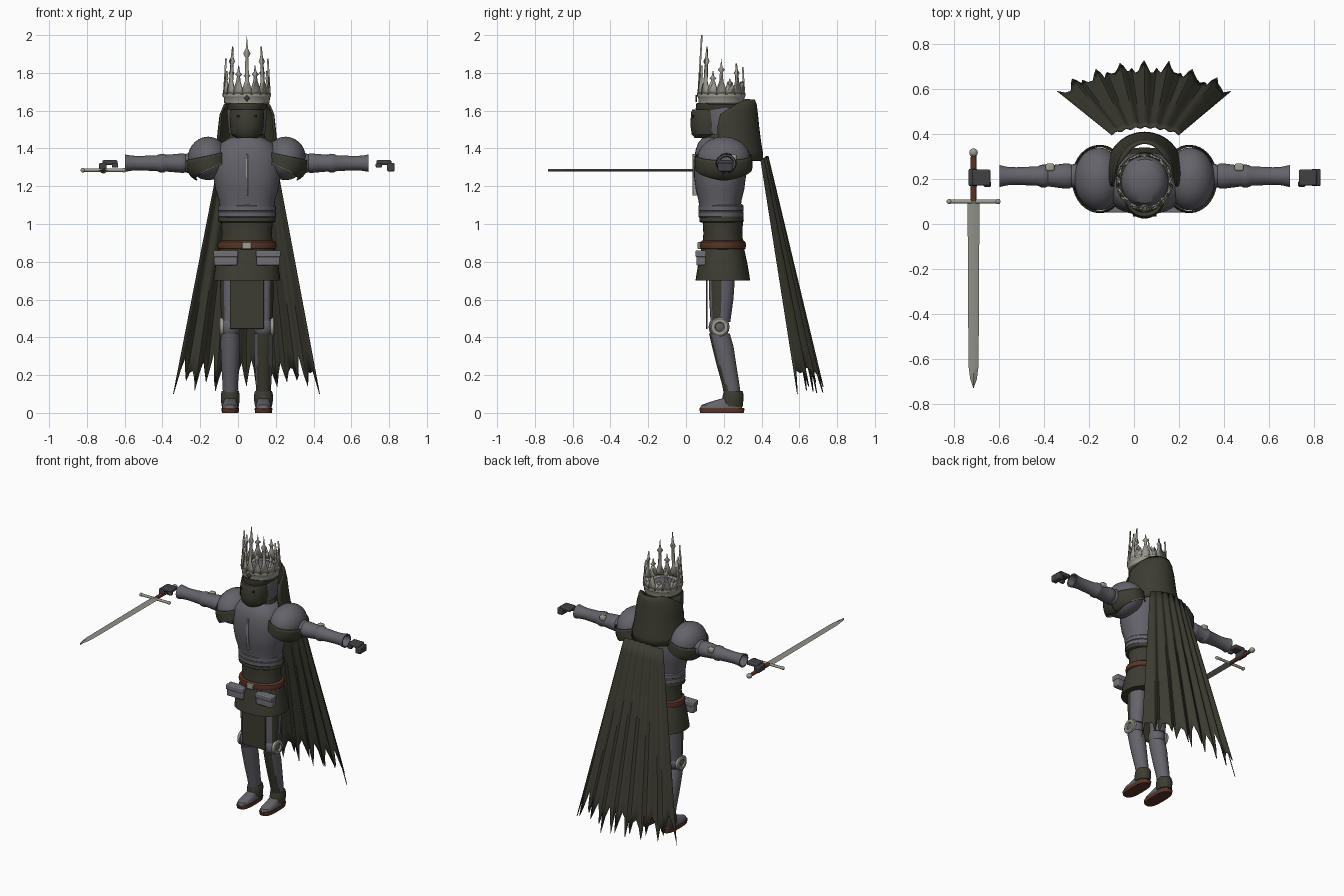
import bpy, bmesh, math, random
from math import sin, cos, pi, radians
from mathutils import Vector

if "Cube" in bpy.data.objects:
    bpy.data.objects.remove(bpy.data.objects["Cube"])

random.seed(4)
CX = 0.047  # body centre line

def mat(name, r, g, b):
    m = bpy.data.materials.new(name)
    m.diffuse_color = (r, g, b, 1)
    m.use_nodes = True
    m.node_tree.nodes["Principled BSDF"].inputs["Base Color"].default_value = m.diffuse_color
    return m

STEEL = mat("blue grey steel", 0.125, 0.125, 0.145)
LIGHT = mat("light steel", 0.16, 0.16, 0.18)
CLOTH = mat("olive cloth", 0.045, 0.045, 0.031)
PALE = mat("pale metal", 0.34, 0.33, 0.28)
BLADE = mat("blade metal", 0.28, 0.28, 0.25)
LEATHER = mat("brown leather", 0.095, 0.034, 0.02)
DARK = mat("dark gauntlet", 0.052, 0.052, 0.06)
BLACK = mat("black", 0.01, 0.01, 0.01)

def make(name, verts, faces, mats, rule=None, thick=0, bevel=0, offset=0):
    """Mesh object; rule(face centre) picks the material slot."""
    me = bpy.data.meshes.new(name)
    me.from_pydata(verts, [], faces)
    bm = bmesh.new()
    bm.from_mesh(me)
    bmesh.ops.recalc_face_normals(bm, faces=bm.faces)
    bm.to_mesh(me)
    bm.free()
    for m in (mats if isinstance(mats, (list, tuple)) else [mats]):
        me.materials.append(m)
    if rule:
        for p in me.polygons:
            p.material_index = rule(p.center)
    ob = bpy.data.objects.new(name, me)
    bpy.context.collection.objects.link(ob)
    if thick:
        s = ob.modifiers.new("thickness", "SOLIDIFY")
        s.thickness, s.offset = thick, offset
    if bevel:
        b = ob.modifiers.new("bevel", "BEVEL")
        b.width, b.segments = bevel, 2
    return ob

def grid(name, rows, mats, closed=False, caps=False, **kw):
    n, verts, faces = len(rows[0]), [v for r in rows for v in r], []
    for i in range(len(rows) - 1):
        for j in range(n if closed else n - 1):
            k = (j + 1) % n
            faces.append((i*n + j, i*n + k, (i+1)*n + k, (i+1)*n + j))
    if caps:
        faces += [tuple(range(n)), tuple(range((len(rows)-1)*n, len(rows)*n))]
    return make(name, verts, faces, mats, **kw)

def loft(name, rings, mats, axis="z", seg=28, power=2.0, caps=True, **kw):
    """Rings are (position, centre a, centre b, radius a, radius b)."""
    def sp(v):
        return math.copysign(abs(v) ** (2 / power), v)
    rows = []
    for p, a, b, ra, rb in rings:
        row = []
        for i in range(seg):
            t = 2 * pi * i / seg
            u, v = a + ra * sp(cos(t)), b + rb * sp(sin(t))
            row.append({"z": (u, v, p), "x": (p, u, v), "y": (u, p, v)}[axis])
        rows.append(row)
    return grid(name, rows, mats, closed=True, caps=caps, **kw)

def ball(name, c, r, m, seg=28):
    rings = []
    for i in range(15):
        t = pi * (i + 0.15) / 14.3
        rings.append((c[2] - r[2]*cos(t), c[0], c[1], r[0]*sin(t), r[1]*sin(t)))
    return loft(name, rings, m, seg=seg)

def box(name, lo, hi, m, bevel=0.004):
    v = [(x, y, z) for x in (lo[0], hi[0]) for y in (lo[1], hi[1]) for z in (lo[2], hi[2])]
    f = [(0, 1, 3, 2), (4, 6, 7, 5), (0, 4, 5, 1), (2, 3, 7, 6), (0, 2, 6, 4), (1, 5, 7, 3)]
    return make(name, v, f, m, bevel=bevel)

def sidebox(name, s, lo, hi, m, bevel=0.004):
    xs = sorted((CX + s*lo[0], CX + s*hi[0]))
    return box(name, (xs[0], *lo[1:]), (xs[1], *hi[1:]), m, bevel)

def body(name, prof, cy, m, **kw):  # prof: (z, rx, ry)
    return loft(name, [(z, CX, cy, rx, ry) for z, rx, ry in prof], m, seg=36, **kw)

# Torso
body("breastplate", [(1.09, .145, .11), (1.13, .15, .115), (1.18, .166, .128), (1.25, .178, .137),
     (1.33, .18, .138), (1.39, .165, .13), (1.43, .135, .115), (1.46, .085, .09)], .18, STEEL, power=2.3)
for i, z in enumerate((1.083, 1.052)):
    body("waist_lame", [(z-.02, .142, .112), (z-.012, .153, .12), (z+.012, .153, .12), (z+.022, .143, .112)],
         .185, STEEL)
body("lower_lame", [(1.008, .14, .108), (1.014, .153, .118), (1.045, .15, .116), (1.05, .14, .11)], .188, CLOTH)
body("waist", [(.87, .14, .11), (.95, .132, .103), (1.03, .138, .108)], .195, CLOTH)
body("belt", [(.862, .14, .11), (.87, .153, .12), (.888, .157, .123), (.904, .153, .12), (.912, .14, .11)],
     .195, LEATHER)
body("skirt", [(.70, .178, .145), (.78, .167, .132), (.87, .144, .113)], .195, CLOTH, power=2.3)
box("buckle", (CX-.025, .062, .868), (CX+.025, .08, .905), PALE)
box("loincloth", (CX-.09, .106, .445), (CX+.09, .114, .72), CLOTH, .002)
box("chest_trim", (CX-.005, .035, 1.15), (CX+.005, .06, 1.37), PALE, .002)
body("collar", [(1.40, .12, .115), (1.45, .10, .10), (1.50, .085, .09)], .19, CLOTH)

# Head
body("helmet", [(1.45, .08, .09), (1.49, .098, .108), (1.58, .105, .118), (1.64, .104, .115),
     (1.68, .088, .098), (1.70, .06, .065), (1.708, .02, .02)], .19, STEEL)
body("face_mask", [(1.455, .06, .075), (1.475, .082, .092), (1.52, .09, .098), (1.59, .092, .096),
     (1.607, .085, .088)], .122, CLOTH)
body("brow", [(1.60, .098, .13), (1.61, .104, .134), (1.64, .108, .13)], .185, CLOTH)
for s in (-1, 1):
    sidebox("eye_slit", s, (.022, .034, 1.565), (.052, .042, 1.578), BLACK, 0)

# Hood: open at the front, wrapping the back of the head
hood = []
for z, rx, ry, cy, half in ((1.335, .165, .165, .24, 88), (1.38, .165, .17, .232, 98), (1.44, .155, .17, .222, 107),
                            (1.51, .148, .168, .215, 107), (1.58, .14, .166, .21, 100), (1.63, .125, .16, .21, 72),
                            (1.658, .105, .15, .21, 48)):
    hood.append([(CX + rx*sin(radians(a*half/12)), cy + ry*cos(radians(a*half/12)), z) for a in range(-12, 13)])
grid("hood", hood, CLOTH, thick=.01)

# Crown: band, rim and ring of spires
body("crown_band", [(1.632, .112, .112), (1.64, .12, .12), (1.668, .122, .122), (1.676, .128, .128),
     (1.692, .128, .128), (1.70, .122, .122)], .187, PALE, caps=False, thick=.008, offset=-1)
tops = [2.0, 1.84, 1.94, 1.81, 1.875, 1.77, 1.85, 1.75, 1.83]
for i in range(-7, 9):
    a, h = i * pi / 8, tops[abs(i)] - 1.685
    prof = [(.026, 0), (.023, .035), (.011, .07), (.009, .55*h), (.007, .62*h), (.019, .69*h), (.006, .77*h)]
    outline = prof + [(0, h)] + [(-w, z) for w, z in reversed(prof)]
    pts = []
    for w, z in outline:
        r = .122 - .06 * z
        pts.append((CX + r*sin(a) + w*cos(a), .187 - r*cos(a) + w*sin(a), 1.685 + z))
    make("crown_spire", pts, [tuple(range(len(pts)))], PALE, thick=.009)
make("crown_stud", [(CX + .015*cos(k*pi/2), .054, 1.665 + .018*sin(k*pi/2)) for k in range(4)],
     [(0, 1, 2, 3)], DARK, thick=.008)

# Shoulders, arms, hands, legs and feet on both sides
for s in (-1, 1):
    X = lambda d: CX + s * d
    c = Vector((X(.205), .2, 1.347))
    ball("pauldron", c, (.108, .14, .115), STEEL, 36)
    rows = []
    for t in (0, .07, .2, .4, .6, .8, 1):
        row = []
        for j in range(37):
            f = 2 * pi * j / 36
            lo, up = -.5 - .42*cos(f), .12 - .2*cos(f)
            z = lo + (up - lo)*t
            flare = 1 + .3*(1 - t)*max(0, -z)
            q = math.sqrt(1 - z*z) * flare
            row.append((c.x + s*.116*q*cos(f), c.y + .147*q*sin(f), c.z + .125*z))
        rows.append(row)
    low = {round(v, 4) for r in rows[:2] for v in (r[10][2],)}
    mantle = grid("shoulder_mantle", rows, [CLOTH, PALE], thick=.006)
    for k, p in enumerate(mantle.data.polygons):
        p.material_index = int(k < 36 and (p.center.x - c.x)*s < .03)

    arm = [(.2, .062, .06), (.30, .058, .056), (.325, .05, .048), (.335, .056, .052), (.36, .055, .05),
           (.43, .046, .044), (.44, .051, .05), (.46, .05, .049), (.475, .043, .042), (.57, .039, .038),
           (.61, .041, .04), (.645, .049, .046), (.645, .041, .038), (.60, .034, .033)]
    loft("arm_armour", [(X(d), .213, 1.322, ry, rz) for d, ry, rz in arm], STEEL, "x")
    sidebox("elbow_plate", s, (.40, .235, 1.335), (.44, .268, 1.368), PALE, .008)
    sidebox("palm", s, (.685, .17, 1.313), (.765, .242, 1.338), DARK, .007)
    sidebox("fingers", s, (.742, .168, 1.278), (.782, .245, 1.324), DARK, .007)
    sidebox("thumb", s, (.682, .165, 1.298), (.715, .19, 1.322), DARK, .006)

    sidebox("pouch", s, (.05, .055, .78), (.175, .105, .845), LIGHT, .008)
    sidebox("pouch_flap", s, (.047, .05, .825), (.178, .107, .86), LIGHT, .006)
    lx = X(.088)
    # Thigh with a cloth gap on its outer front
    loft("thigh", [(.73, lx, .19, .054, .07), (.6, lx, .187, .052, .064), (.48, lx, .182, .048, .052)],
         [STEEL, CLOTH], rule=lambda p: int((p.x - lx)*s > .02 and .14 < p.y < .188))
    ball("knee", (lx, .175, .455), (.054, .055, .06), STEEL)
    loft("knee_disc", [(X(.125), .178, .455, .05, .05), (X(.142), .178, .455, .05, .05), (X(.147), .178, .455, .043, .043),
         (X(.147), .178, .455, .026, .026), (X(.137), .178, .455, .022, .022)], PALE, "x")
    # Shin: cloth shows at the front of one leg only
    loft("shin", [(.42, lx, .177, .05, .055), (.35, lx, .195, .051, .057), (.25, lx, .215, .047, .052),
         (.15, lx, .237, .041, .046), (.08, lx, .248, .038, .044)], [STEEL, CLOTH],
         rule=lambda p: int(s > 0 and p.y < .16 + (.42 - p.z)*.25 and abs(p.x - lx) < .034))
    loft("boot_cuff", [(.035, lx, .245, .045, .058), (.06, lx, .247, .049, .056), (.095, lx, .25, .05, .055),
         (.115, lx, .25, .045, .05)], CLOTH)
    loft("foot", [(.022, lx, .185, .043, .112), (.042, lx, .19, .042, .108), (.056, lx, .205, .036, .085),
         (.075, lx, .235, .03, .05)], STEEL, power=2.4)
    loft("sole", [(0, lx, .19, .044, .115), (.02, lx, .19, .047, .12), (.027, lx, .19, .045, .117)],
         LEATHER, power=2.8)

# Cape: pleated sheet with a torn hem
N, ends = 56, []
for i in range(N + 1):
    j = i % 4
    ends.append(random.uniform(.80, .91) if j == 2 else random.uniform(.94, 1.0) if j == 0 else random.uniform(.89, .94))
ends[0] = ends[N] = 1.0
rows = []
for k in range(13):
    row = []
    for i in range(N + 1):
        u = 2*i/N - 1
        t = ends[i] * k / 12
        top = Vector((.05 + .15*u, .43 - .03*u*u, 1.36 - .02*u*u))
        bot = Vector((.045 + .387*u, .715 - .105*u*u, .1))
        p = top.lerp(bot, t)
        p.y += (.004 + .016*t) * cos(u * 7 * pi)
        row.append(p)
    rows.append(row)
grid("cape", rows, CLOTH, thick=.005)

# Sword
SX, SZ = -.713, 1.285
edge = [(-.73, 0), (-.69, .014), (-.63, .022), (.10, .026)]
rows = [[(SX - w - .0005, y, SZ), (SX, y, SZ + .007), (SX + w + .0005, y, SZ), (SX, y, SZ - .007)] for y, w in edge]
grid("sword_blade", rows, BLADE, closed=True, caps=True)
loft("sword_guard", [(SX-.11, .1, SZ, .009, .009), (SX+.11, .1, SZ, .009, .009)], PALE, "x", 12)
for d in (-.108, .108):
    ball("guard_end", (SX + d, .1, SZ), (.012, .012, .012), PALE, 12)
loft("sword_grip", [(.1, SX, SZ, .013, .012), (.2, SX, SZ, .015, .013), (.31, SX, SZ, .012, .011)], LEATHER, "y", 12)
ball("pommel", (SX, .317, SZ), (.019, .019, .017), PALE, 16)

# Smooth the rounded parts while keeping hard edges
bpy.ops.object.select_all(action="DESELECT")
for ob in bpy.context.collection.objects:
    ob.select_set(True)
    bpy.context.view_layer.objects.active = ob
bpy.ops.object.shade_smooth_by_angle(angle=radians(35))
